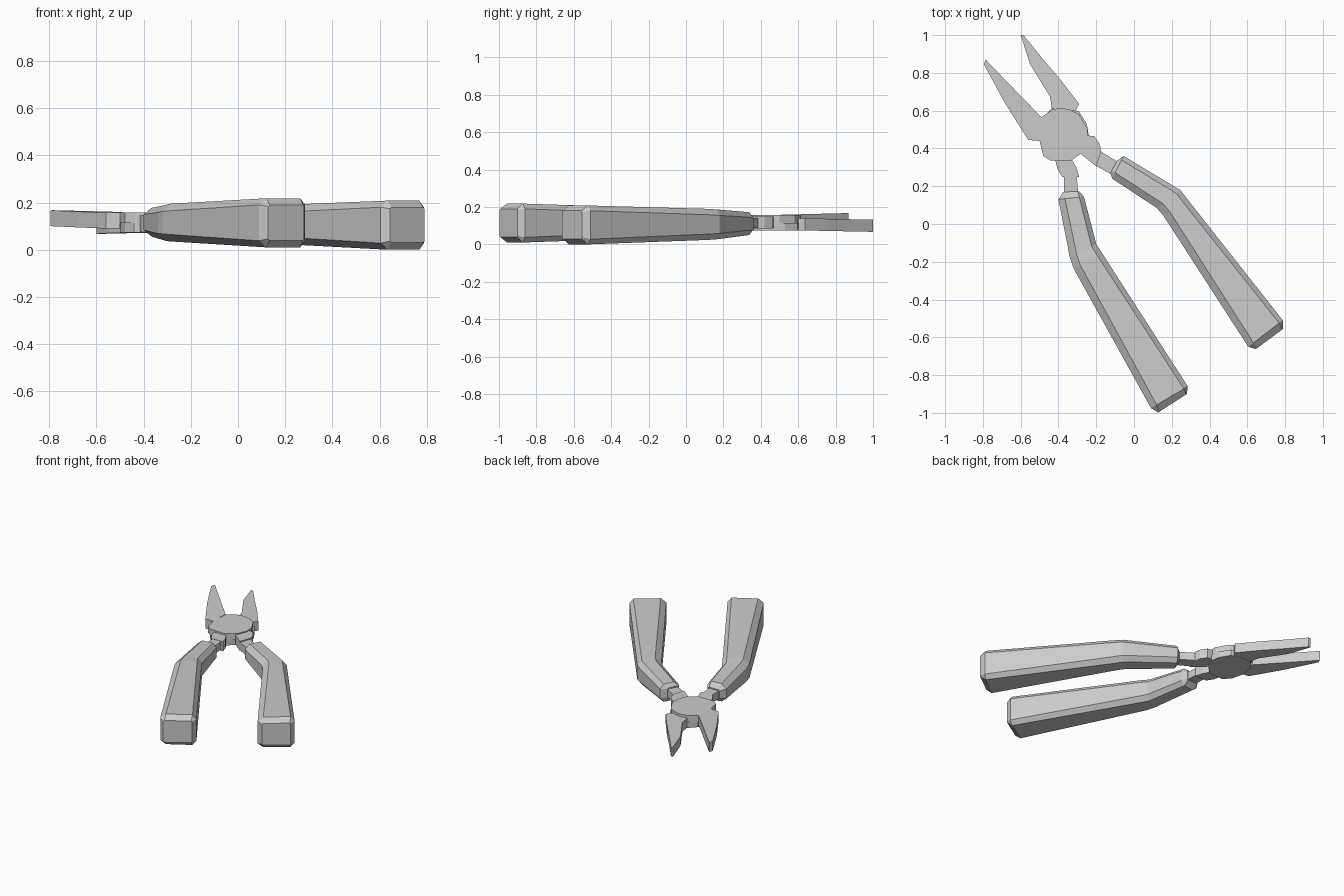
import bpy, bmesh
from mathutils import Vector


def finish(bm, name):
    bmesh.ops.recalc_face_normals(bm, faces=bm.faces)
    me = bpy.data.meshes.new(name)
    bm.to_mesh(me)
    bm.free()
    ob = bpy.data.objects.new(name, me)
    bpy.context.collection.objects.link(ob)


def plate(name, outline, z0, z1, slope=0.0):
    """Flat outline in plan, thickened in z, gently tilted along y."""
    bm = bmesh.new()
    rings = [[bm.verts.new((x, y, z + slope * (y - 0.45))) for x, y in outline]
             for z in (z0, z1)]
    for r in rings:
        bm.faces.new(r)
    n = len(outline)
    for i in range(n):
        j = (i + 1) % n
        bm.faces.new((rings[0][i], rings[0][j], rings[1][j], rings[1][i]))
    finish(bm, name)


def grip(name, stations):
    """Octagonal loft; station = inner point, outer point, z low, z high, chamfer."""
    bm = bmesh.new()
    rings = []
    for a, b, z0, z1, c in stations:
        a, b = Vector(a), Vector(b)
        d = (b - a).normalized()
        ca, cb, cz = c, c * 0.7, c * 0.8
        prof = [(a, z0 + cz), (a + d * ca, z0), (b - d * cb, z0), (b, z0 + cz),
                (b, z1 - cz), (b - d * cb, z1), (a + d * ca, z1), (a, z1 - cz)]
        rings.append([bm.verts.new((p.x, p.y, z)) for p, z in prof])
    for r, s in zip(rings, rings[1:]):
        for i in range(8):
            j = (i + 1) % 8
            bm.faces.new((r[i], r[j], s[j], s[i]))
    bm.faces.new(rings[0])
    bm.faces.new(rings[-1])
    finish(bm, name)


# Rubber grips
grip("left_grip", [
    ((-0.375, 0.17), (-0.29, 0.172), 0.085, 0.15, 0.01),
    ((-0.40, 0.13), (-0.265, 0.145), 0.055, 0.178, 0.035),
    ((-0.34, -0.175), (-0.20, -0.105), 0.037, 0.19, 0.04),
    ((-0.32, -0.235), (-0.175, -0.145), 0.035, 0.195, 0.04),
    ((0.09, -0.975), (0.285, -0.86), 0.01, 0.218, 0.035),
    ((0.128, -0.998), (0.28, -0.90), 0.04, 0.19, 0.008)])
grip("right_grip", [
    ((-0.125, 0.27), (-0.09, 0.335), 0.08, 0.15, 0.01),
    ((-0.115, 0.24), (-0.055, 0.36), 0.05, 0.172, 0.035),
    ((0.12, 0.085), (0.245, 0.18), 0.027, 0.187, 0.04),
    ((0.155, 0.045), (0.28, 0.135), 0.024, 0.19, 0.04),
    ((0.605, -0.65), (0.788, -0.51), 0.0, 0.208, 0.035),
    ((0.645, -0.662), (0.79, -0.555), 0.03, 0.18, 0.008)])

# Jaws
plate("left_jaw", [
    (-0.785, 0.87), (-0.795, 0.845), (-0.68, 0.635), (-0.56, 0.445),
    (-0.50, 0.44), (-0.49, 0.565), (-0.65, 0.73)], 0.09, 0.157, 0.025)
plate("right_jaw", [
    (-0.60, 1.0), (-0.585, 1.0), (-0.48, 0.87), (-0.39, 0.765), (-0.29, 0.635),
    (-0.31, 0.60), (-0.435, 0.61), (-0.445, 0.675), (-0.55, 0.845)],
    0.078, 0.143, -0.02)

# Overlapping pivot plates, one per half
plate("upper_pivot_plate", [
    (-0.50, 0.44), (-0.48, 0.36), (-0.44, 0.335), (-0.335, 0.335), (-0.27, 0.38),
    (-0.245, 0.44), (-0.245, 0.50), (-0.29, 0.58), (-0.34, 0.605), (-0.39, 0.615),
    (-0.435, 0.605), (-0.49, 0.565)], 0.113, 0.157)
plate("lower_pivot_plate", [
    (-0.50, 0.46), (-0.48, 0.38), (-0.44, 0.335), (-0.335, 0.335), (-0.27, 0.40),
    (-0.24, 0.47), (-0.25, 0.53), (-0.29, 0.595), (-0.35, 0.615),
    (-0.435, 0.612), (-0.485, 0.56)], 0.073, 0.115)

# Shoulders and tangs joining pivot to grips
plate("right_shoulder", [
    (-0.26, 0.47), (-0.21, 0.465), (-0.18, 0.42), (-0.175, 0.38), (-0.20, 0.305),
    (-0.28, 0.37)], 0.085, 0.15)
plate("left_shoulder", [
    (-0.42, 0.35), (-0.405, 0.29), (-0.38, 0.25), (-0.29, 0.25), (-0.305, 0.30),
    (-0.335, 0.35)], 0.078, 0.145)
plate("right_tang", [
    (-0.185, 0.39), (-0.08, 0.325), (-0.115, 0.26), (-0.205, 0.31)], 0.088, 0.142)
plate("left_tang", [
    (-0.37, 0.27), (-0.37, 0.16), (-0.295, 0.16), (-0.305, 0.27)], 0.09, 0.143)
